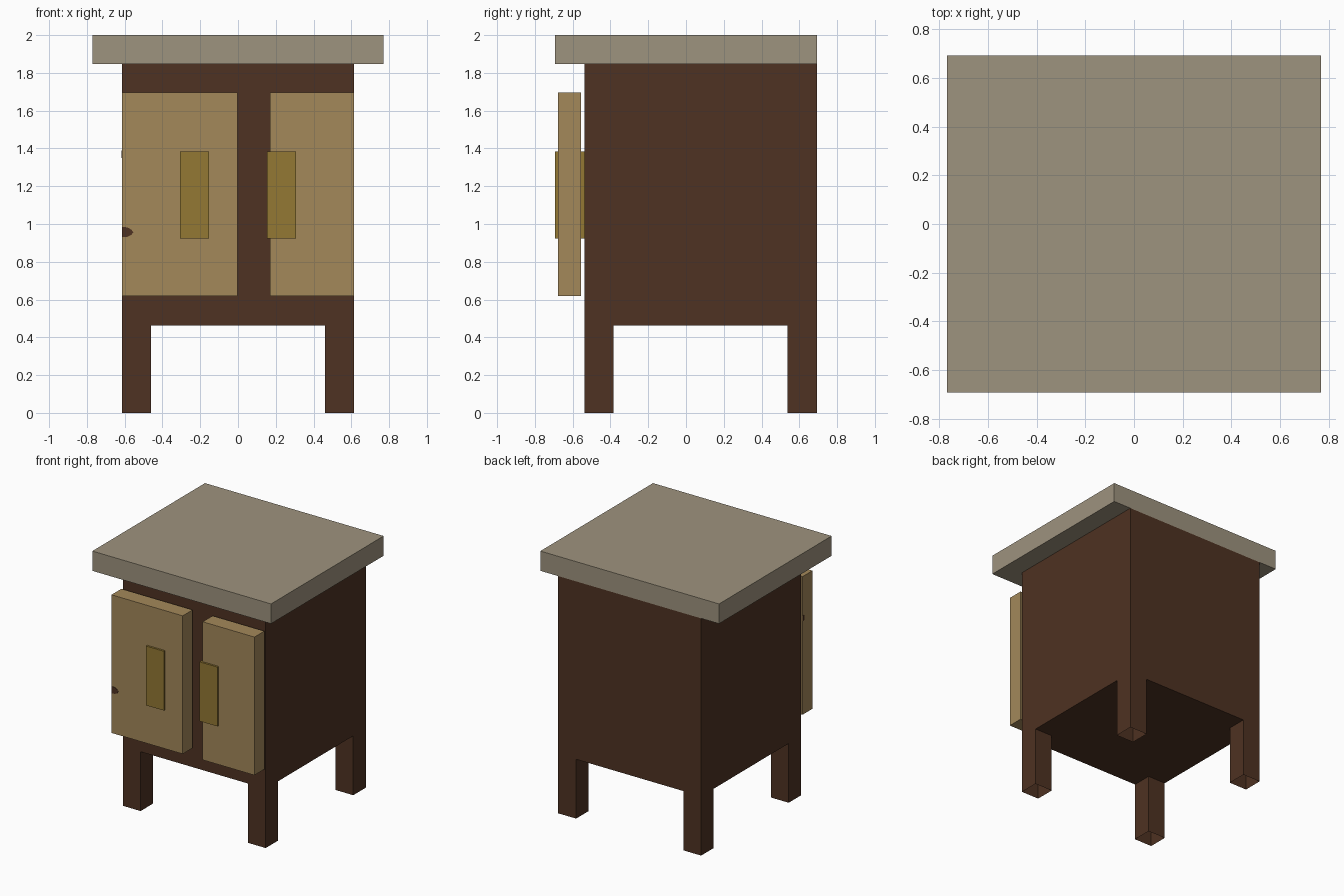
import bpy, bmesh

if "Cube" in bpy.data.objects:
    bpy.data.objects.remove(bpy.data.objects["Cube"])


def material(name, rgb):
    lin = [((c / 255 + 0.055) / 1.055) ** 2.4 for c in rgb]
    m = bpy.data.materials.new(name)
    m.diffuse_color = (*lin, 1)
    m.use_nodes = True
    m.node_tree.nodes["Principled BSDF"].inputs["Base Color"].default_value = m.diffuse_color
    return m


dark_wood = material("dark wood", (78, 50, 34))
stone = material("stone", (158, 147, 126))
pale_wood = material("pale wood", (163, 136, 90))
brass = material("brass", (147, 120, 51))


def finish(name, bm, mat):
    bmesh.ops.recalc_face_normals(bm, faces=bm.faces)
    me = bpy.data.meshes.new(name)
    bm.to_mesh(me)
    bm.free()
    me.materials.append(mat)
    ob = bpy.data.objects.new(name, me)
    bpy.context.collection.objects.link(ob)
    return ob


def box(name, x, y, z, mat, open_bottom=False):
    """Box from (min, max) ranges on each axis."""
    bm = bmesh.new()
    bmesh.ops.create_cube(bm, size=1)
    for v in bm.verts:
        v.co = [r[0] + (c + 0.5) * (r[1] - r[0]) for r, c in zip((x, y, z), v.co)]
    if open_bottom:
        bm.normal_update()
        ends = [f for f in bm.faces if abs(f.normal.z) > 0.9]
        bmesh.ops.delete(bm, geom=ends, context='FACES')
    return finish(name, bm, mat)


U = 2 / 13  # base grid unit of the design

# Worktop and cabinet body
box("worktop", (-5 * U, 5 * U), (-4.5 * U, 4.5 * U), (12 * U, 2), stone)
box("cabinet_body", (-4 * U, 4 * U), (-3.5 * U, 4.5 * U), (3 * U, 12 * U), dark_wood)

# Four hollow legs, open underneath
for side, x in (("left", -4 * U), ("right", 3 * U)):
    for end, y in (("front", -3.5 * U), ("back", 3.5 * U)):
        box(f"{end}_{side}_leg", (x, x + U), (y, y + U), (0, 3 * U), dark_wood, True)

# Doors standing slightly off the front, the left one wider
door_y, door_z = (-0.677, -0.555), (0.62, 1.695)
box("left_door", (-4 * U, -0.002), door_y, door_z, pale_wood)
box("right_door", (0.17, 4 * U), door_y, door_z, pale_wood)

# Handles passing through the doors
for side, x in (("left", -2 * U), ("right", U)):
    box(f"{side}_handle", (x, x + U), (-4.5 * U, -3.5 * U), (6 * U, 9 * U), brass)

# Dark wood knot on the left door's front edge
bm = bmesh.new()
outline = [(-0.615, 0.985), (-0.585, 0.982), (-0.565, 0.97), (-0.554, 0.957),
           (-0.565, 0.942), (-0.585, 0.932), (-0.615, 0.93)]
face = bm.faces.new([bm.verts.new((x, -0.679, z)) for x, z in outline])
ext = bmesh.ops.extrude_face_region(bm, geom=[face])
for v in (g for g in ext["geom"] if isinstance(g, bmesh.types.BMVert)):
    v.co.y += 0.003
finish("door_front_knot", bm, dark_wood)

# Small knot on the left door's side, at its rear edge
box("door_side_knot", (-4 * U - 0.002, -4 * U + 0.001), (-0.575, -0.555), (1.35, 1.39), dark_wood)
